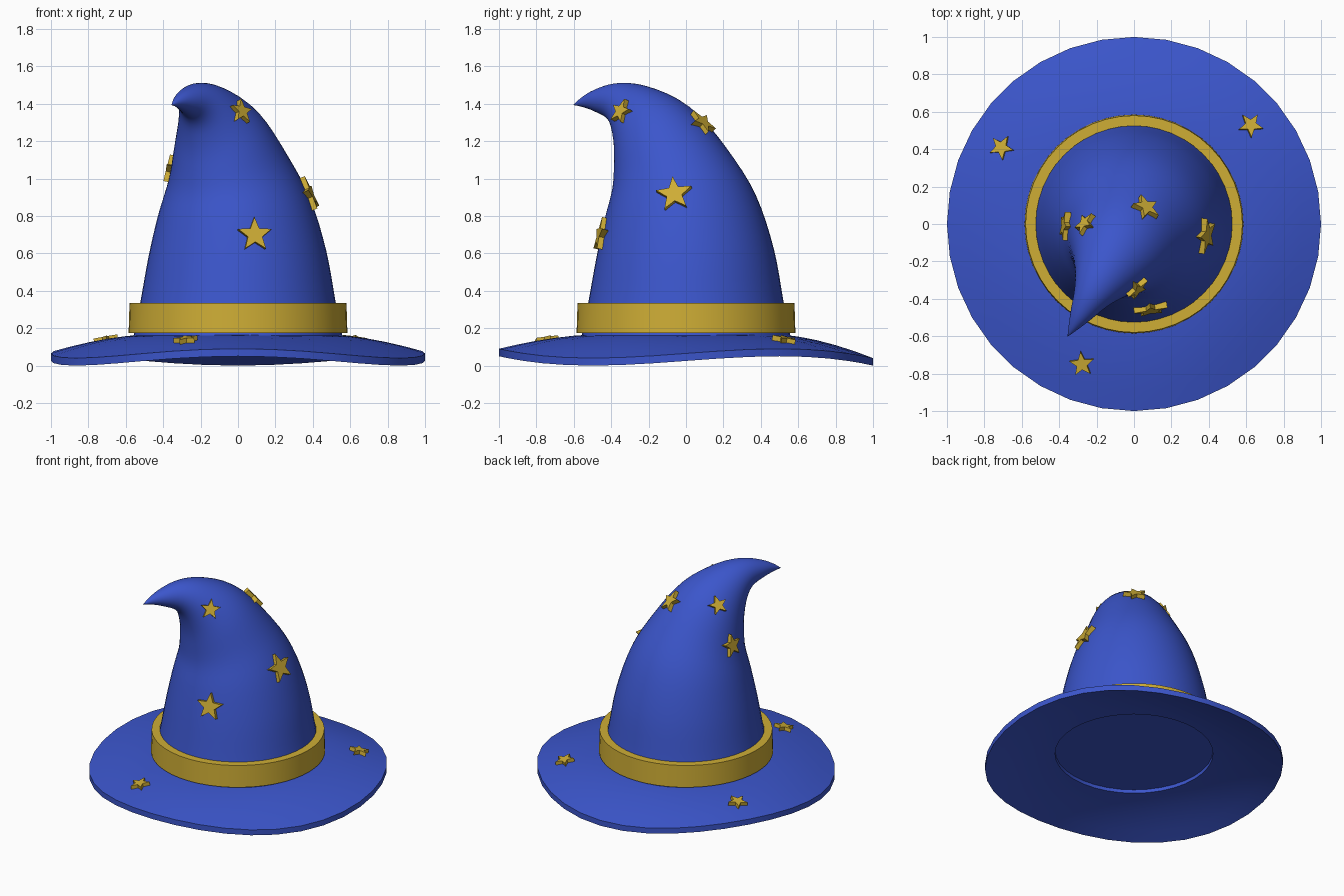
import bpy, bmesh, math
from mathutils import Vector, Matrix
from mathutils.bvhtree import BVHTree

if "Cube" in bpy.data.objects:
    bpy.data.objects.remove(bpy.data.objects["Cube"])


def material(name, color):
    m = bpy.data.materials.new(name)
    m.diffuse_color = (*color, 1)
    m.use_nodes = True
    m.node_tree.nodes["Principled BSDF"].inputs["Base Color"].default_value = m.diffuse_color
    return m


BLUE = material("royal blue", (0.044, 0.092, 0.60))
GOLD = material("gold", (0.62, 0.42, 0.036))


def finish(name, bm, mat, smooth=True):
    bmesh.ops.remove_doubles(bm, verts=bm.verts, dist=1e-5)
    bmesh.ops.recalc_face_normals(bm, faces=bm.faces)
    me = bpy.data.meshes.new(name)
    bm.to_mesh(me)
    bm.free()
    me.materials.append(mat)
    ob = bpy.data.objects.new(name, me)
    bpy.context.collection.objects.link(ob)
    if smooth:
        bpy.ops.object.select_all(action='DESELECT')
        ob.select_set(True)
        bpy.context.view_layer.objects.active = ob
        bpy.ops.object.shade_smooth_by_angle(angle=math.radians(40))
    return ob


def loft(bm, rings, closed=False):
    """Bridge rings of points with quads."""
    loops = [[bm.verts.new(p) for p in ring] for ring in rings]
    n = len(loops[0])
    pairs = list(zip(loops, loops[1:]))
    if closed:
        pairs.append((loops[-1], loops[0]))
    for a, b in pairs:
        for i in range(n):
            j = (i + 1) % n
            bm.faces.new((a[i], a[j], b[j], b[i]))
    return loops


# brim: wavy ring, drooping to the rim, three waves around
def brim_point(r, a, drop):
    k = max(0, (r - 0.5) / 0.5)
    z = 0.165 - 0.1 * k ** 1.6 + 0.025 * k ** 1.5 * math.sin(3 * a) - drop
    return (r * math.cos(a), r * math.sin(a), z)


def circle(n):
    return [2 * math.pi * i / n for i in range(n)]


radii = [0.53, 0.6, 0.7, 0.8, 0.9, 1.0]
profile = [(r, 0) for r in radii] + [(r, 0.04) for r in reversed(radii)]
bm = bmesh.new()
loft(bm, [[brim_point(r, a, d) for a in circle(36)] for r, d in profile], True)
brim = finish("brim", bm, BLUE)

# crown: rings along a bent spine (offset along bend, height, tilt, radius)
BEND = Vector((-0.508, -0.861, 0)).normalized()
SIDE = Vector((0, 0, 1)).cross(BEND)
SPINE = [(0, 0.15, 0, 0.56), (0, 0.34, 0, 0.522), (0.005, 0.6, 3, 0.475),
         (0.035, 0.85, 10, 0.408), (0.10, 1.05, 22, 0.325),
         (0.205, 1.23, 40, 0.25), (0.335, 1.35, 62, 0.165),
         (0.45, 1.407, 85, 0.102), (0.56, 1.415, 95, 0.06),
         (0.64, 1.408, 100, 0.027), (0.70, 1.393, 104, 0.0)]


def spline(pts, steps):
    ext = [pts[0]] + pts + [pts[-1]]
    out = []
    for i in range(len(pts) - 1):
        p = ext[i:i + 4]
        for s in range(steps):
            t = s / steps
            out.append([0.5 * (2 * b + (c - a) * t + (2 * a - 5 * b + 4 * c - d) * t * t
                               + (3 * b - a - 3 * c + d) * t ** 3)
                        for a, b, c, d in zip(*p)])
    return out + [list(pts[-1])]


rings = []
for u, z, tilt, r in spline(SPINE, 4):
    f = math.radians(tilt)
    across = BEND * math.cos(f) - Vector((0, 0, math.sin(f)))
    mid = BEND * u + Vector((0, 0, z))
    rings.append([mid + across * r * math.cos(a) + SIDE * r * math.sin(a) for a in circle(48)])
bm = bmesh.new()
loops = loft(bm, rings)
bm.faces.new(loops[0])
crown = finish("crown", bm, BLUE)

# band: flat-topped gold ring
bm = bmesh.new()
loft(bm, [[(r * math.cos(a), r * math.sin(a), z) for a in circle(48)]
          for r, z in [(0.585, 0.175), (0.58, 0.335), (0.525, 0.335), (0.535, 0.175)]], True)
finish("band", bm, GOLD)


# stars: thick five-pointed plates lying on the surface
def surface(ob):
    me = ob.data
    return BVHTree.FromPolygons([v.co for v in me.vertices], [p.vertices for p in me.polygons])


def star(name, tree, near, size, roll, up):
    loc, normal, _, _ = tree.find_nearest(Vector(near))
    y = (up - normal * up.dot(normal)).normalized()
    x = y.cross(normal)
    rot = Matrix((x, y, normal)).transposed().to_4x4()
    place = Matrix.Translation(loc + normal * 0.008) @ rot @ Matrix.Rotation(math.radians(roll), 4, 'Z')
    outline = []
    for i in range(10):
        a = math.pi / 2 + i * math.pi / 5
        r = size if i % 2 == 0 else size * 0.43
        outline.append((r * math.cos(a), r * math.sin(a)))
    bm = bmesh.new()
    lo, hi = loft(bm, [[place @ Vector((px, py, h)) for px, py in outline] for h in (-0.017, 0.017)])
    bm.faces.new(lo)
    bm.faces.new(hi)
    finish(name, bm, GOLD, smooth=False)


crown_tree, brim_tree = surface(crown), surface(brim)
CROWN_STARS = [((0.09, -0.46, 0.70), 0.095, 0), ((0.37, -0.06, 0.91), 0.1, 8),
               ((0.02, -0.35, 1.36), 0.07, -10), ((0.065, 0.09, 1.30), 0.08, 15),
               ((-0.38, -0.01, 1.05), 0.08, 0), ((-0.235, -0.02, 1.3), 0.067, 10)]
for i, (p, size, roll) in enumerate(CROWN_STARS):
    star(f"crown_star_{i + 1}", crown_tree, p, size, roll, Vector((0, 0, 1)))
BRIM_STARS = [((-0.28, -0.75, 0.15), 0.068, 5), ((-0.71, 0.41, 0.15), 0.068, -30),
              ((0.625, 0.53, 0.15), 0.068, 38)]
for i, (p, size, roll) in enumerate(BRIM_STARS):
    star(f"brim_star_{i + 1}", brim_tree, p, size, roll, Vector((0, 1, 0)))
